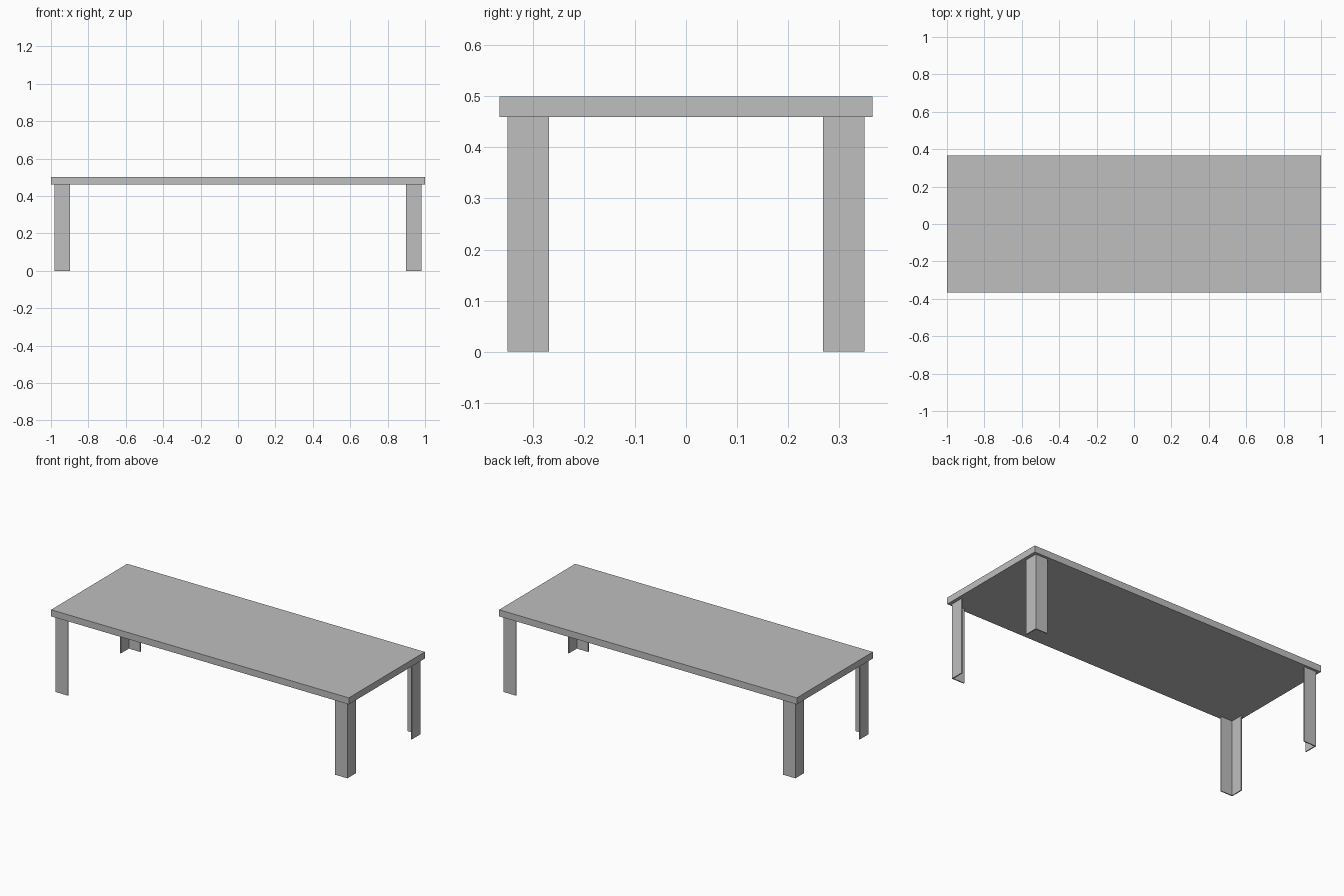
import bpy
import bmesh

cube = bpy.data.objects.get("Cube")
if cube:
    bpy.data.objects.remove(cube, do_unlink=True)

HALF_X, HALF_Y = 1.0, 0.365      # table top half sizes
TOP_Z, UNDER_Z = 0.5, 0.46       # table top heights
LEG_X, LEG_Y = 0.98, 0.35        # outer corner of the legs
FLANGE, THICK = 0.082, 0.006     # leg width and sheet thickness

grey = bpy.data.materials.new("plain grey")
grey.use_nodes = True
colour = (0.52, 0.52, 0.52, 1)
grey.diffuse_color = colour
grey.node_tree.nodes["Principled BSDF"].inputs["Base Color"].default_value = colour


def prism(name, outline, z0, z1):
    """Extrude a flat outline upwards from z0 to z1."""
    bm = bmesh.new()
    face = bm.faces.new([bm.verts.new((x, y, z0)) for x, y in outline])
    result = bmesh.ops.extrude_face_region(bm, geom=[face])
    raised = [v for v in result["geom"] if isinstance(v, bmesh.types.BMVert)]
    bmesh.ops.translate(bm, verts=raised, vec=(0, 0, z1 - z0))
    # Extruding may keep or drop the first face, so close any open boundary
    bmesh.ops.holes_fill(bm, edges=[e for e in bm.edges if e.is_boundary])
    bmesh.ops.recalc_face_normals(bm, faces=bm.faces)
    mesh = bpy.data.meshes.new(name)
    bm.to_mesh(mesh)
    bm.free()
    mesh.materials.append(grey)
    obj = bpy.data.objects.new(name, mesh)
    bpy.context.collection.objects.link(obj)
    return obj


# Table top slab
prism("table_top",
      [(-HALF_X, -HALF_Y), (HALF_X, -HALF_Y), (HALF_X, HALF_Y), (-HALF_X, HALF_Y)],
      UNDER_Z, TOP_Z)

# Four angle-section legs, open towards the middle of the table
angle = [(0, 0), (FLANGE, 0), (FLANGE, THICK), (THICK, THICK), (THICK, FLANGE), (0, FLANGE)]
for side, sx in (("left", 1), ("right", -1)):
    for end, sy in (("front", -1), ("back", 1)):
        outline = [(sx * (LEG_X - u), sy * (LEG_Y - v)) for u, v in angle]
        prism(f"{end}_{side}_leg", outline, 0, UNDER_Z)
